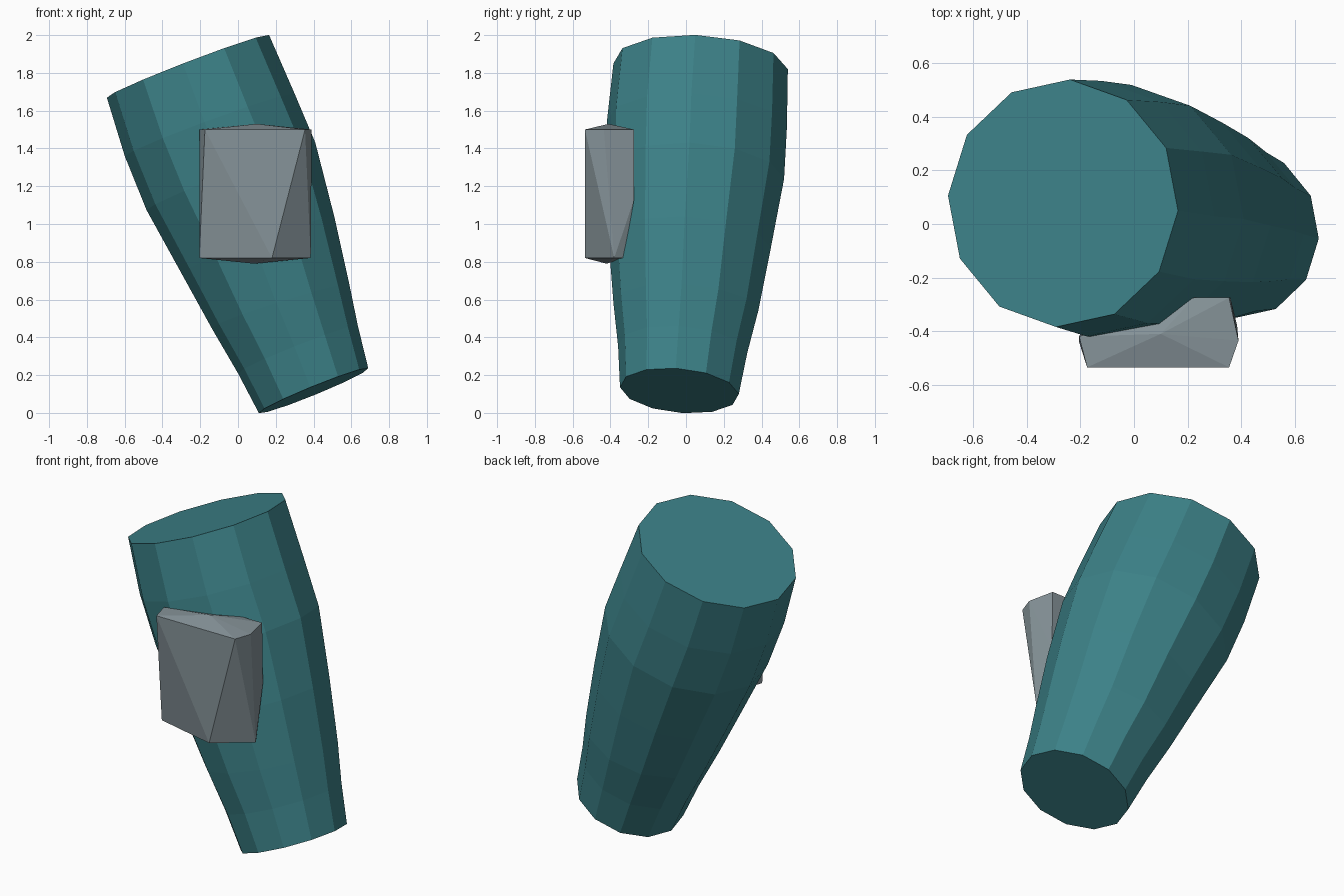
import bpy, bmesh, math

if "Cube" in bpy.data.objects:
    bpy.data.objects.remove(bpy.data.objects["Cube"])


def material(name, color):
    m = bpy.data.materials.new(name)
    m.diffuse_color = (*color, 1)
    m.use_nodes = True
    m.node_tree.nodes["Principled BSDF"].inputs["Base Color"].default_value = m.diffuse_color
    return m


def make_object(name, bm, mat):
    bmesh.ops.recalc_face_normals(bm, faces=bm.faces)
    mesh = bpy.data.meshes.new(name)
    bm.to_mesh(mesh)
    bm.free()
    mesh.materials.append(mat)
    obj = bpy.data.objects.new(name, mesh)
    bpy.context.collection.objects.link(obj)
    return obj


teal = material("teal cloth", (0.045, 0.22, 0.245))
grey = material("grey plate", (0.24, 0.295, 0.32))

# Tapered, leaning limb: tilted 12-sided rings given by
# left x, left z, right x, right z, front y, back y
SIDES = 12
PHASE = math.radians(-3.5)
rings = [
    (0.11, 0.00, 0.69, 0.235, -0.35, 0.28),
    (0.00, 0.21, 0.635, 0.46, -0.36, 0.325),
    (-0.14, 0.45, 0.59, 0.68, -0.385, 0.385),
    (-0.30, 0.74, 0.51, 1.04, -0.41, 0.45),
    (-0.485, 1.075, 0.41, 1.43, -0.425, 0.52),
    (-0.60, 1.36, 0.30, 1.69, -0.42, 0.535),
    (-0.695, 1.67, 0.165, 2.00, -0.385, 0.54),
]
bm = bmesh.new()
loops = []
for x0, z0, x1, z1, y0, y1 in rings:
    loop = []
    for i in range(SIDES):
        a = PHASE + 2 * math.pi * i / SIDES
        c, s = math.cos(a), math.sin(a)
        x = (x0 + x1) / 2 + c * (x1 - x0) / 2
        y = (y0 + y1) / 2 + s * (y1 - y0) / 2
        z = (z0 + z1) / 2 + c * (z1 - z0) / 2 - 0.025 * s
        loop.append(bm.verts.new((x, y, z)))
    loops.append(loop)
for low, high in zip(loops, loops[1:]):
    for i in range(SIDES):
        j = (i + 1) % SIDES
        bm.faces.new((low[i], low[j], high[j], high[i]))
bm.faces.new(loops[0][::-1])
bm.faces.new(loops[-1])
make_object("limb", bm, teal)

# Faceted guard plate on the front, the hull of its corners
corners = [
    (-0.175, -0.535, 1.50), (0.355, -0.535, 1.50), (0.39, -0.435, 1.50),
    (0.355, -0.275, 1.50), (0.225, -0.275, 1.50), (-0.205, -0.42, 1.50),
    (0.10, -0.41, 1.53),
    (-0.205, -0.44, 0.82), (0.18, -0.535, 0.82), (0.385, -0.38, 0.82),
    (0.355, -0.33, 0.82), (-0.18, -0.36, 0.82), (0.085, -0.42, 0.79),
    (0.36, -0.275, 1.13),
]
bm = bmesh.new()
for p in corners:
    bm.verts.new(p)
bmesh.ops.convex_hull(bm, input=bm.verts)
make_object("guard_plate", bm, grey)
